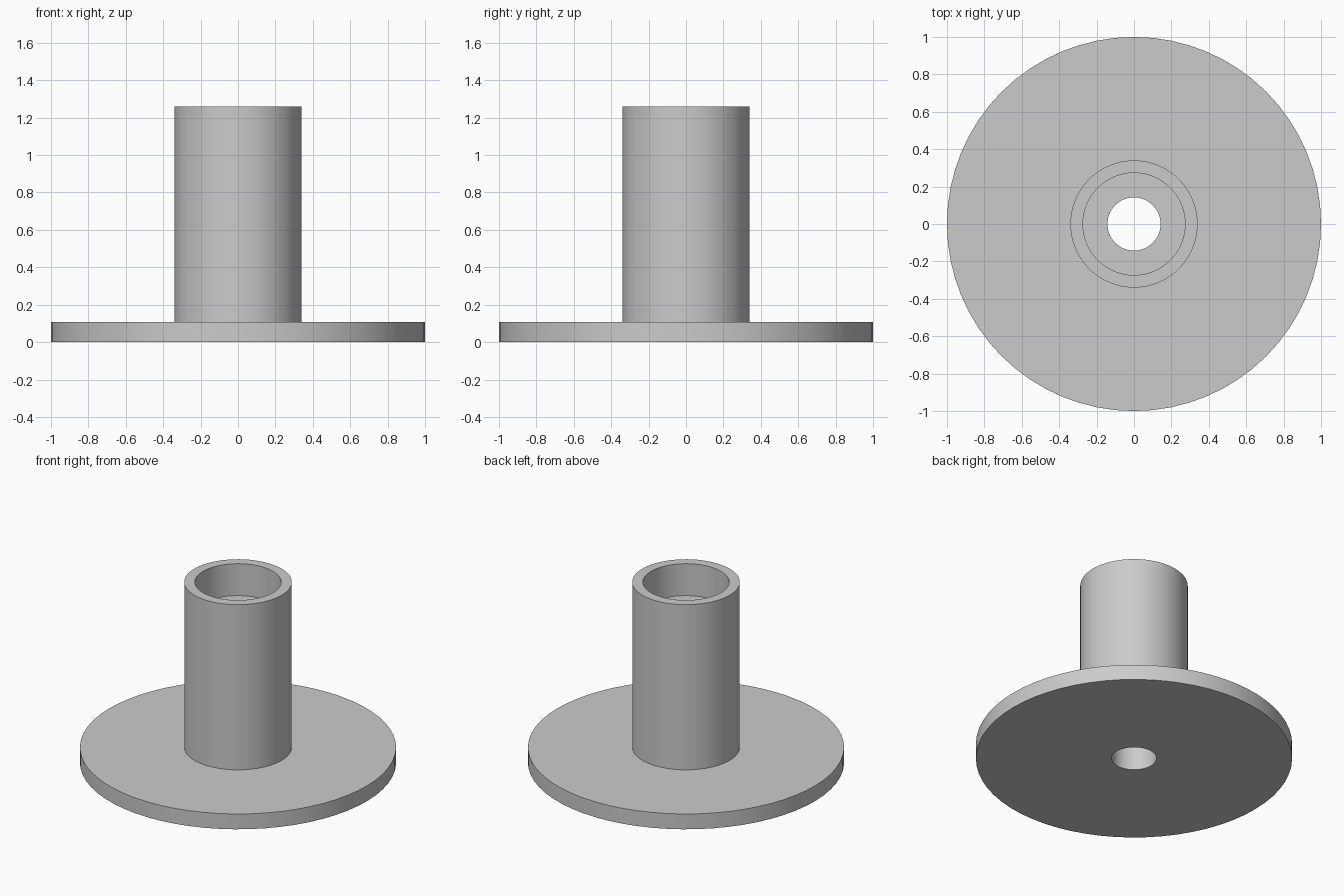
import bpy
import bmesh
import math

cube = bpy.data.objects.get("Cube")
if cube:
    bpy.data.objects.remove(cube, do_unlink=True)

SEGMENTS = 64
HEIGHT = 1.26
FLANGE_TOP = 0.107
SEAT = 1.037          # floor of the wide recess at the top of the tube

# Plain grey material
grey = bpy.data.materials.new("plain_grey")
grey.use_nodes = True
colour = (0.6, 0.6, 0.6, 1)
grey.diffuse_color = colour
grey.node_tree.nodes["Principled BSDF"].inputs["Base Color"].default_value = colour


def lathe(name, profile):
    """Spin a closed (radius, z) profile around the z axis."""
    bm = bmesh.new()
    verts = [bm.verts.new((r, 0, z)) for r, z in profile]
    edges = [bm.edges.new((a, b)) for a, b in zip(verts, verts[1:] + verts[:1])]
    bmesh.ops.spin(bm, geom=verts + edges, cent=(0, 0, 0), axis=(0, 0, 1),
                   angle=math.tau, steps=SEGMENTS, use_merge=True)
    bmesh.ops.remove_doubles(bm, verts=bm.verts, dist=0.0001)
    bmesh.ops.recalc_face_normals(bm, faces=bm.faces)
    mesh = bpy.data.meshes.new(name)
    bm.to_mesh(mesh)
    bm.free()
    mesh.materials.append(grey)
    obj = bpy.data.objects.new(name, mesh)
    bpy.context.collection.objects.link(obj)
    bpy.ops.object.select_all(action="DESELECT")
    obj.select_set(True)
    bpy.context.view_layer.objects.active = obj
    bpy.ops.object.shade_smooth_by_angle(angle=math.radians(30))
    return obj


# Flange, tube, stepped recess and through hole as one turned body
lathe("flanged_tube", [
    (0.142, 0), (1, 0), (1, FLANGE_TOP), (0.34, FLANGE_TOP),
    (0.34, HEIGHT), (0.273, HEIGHT), (0.273, SEAT), (0.142, SEAT),
])
